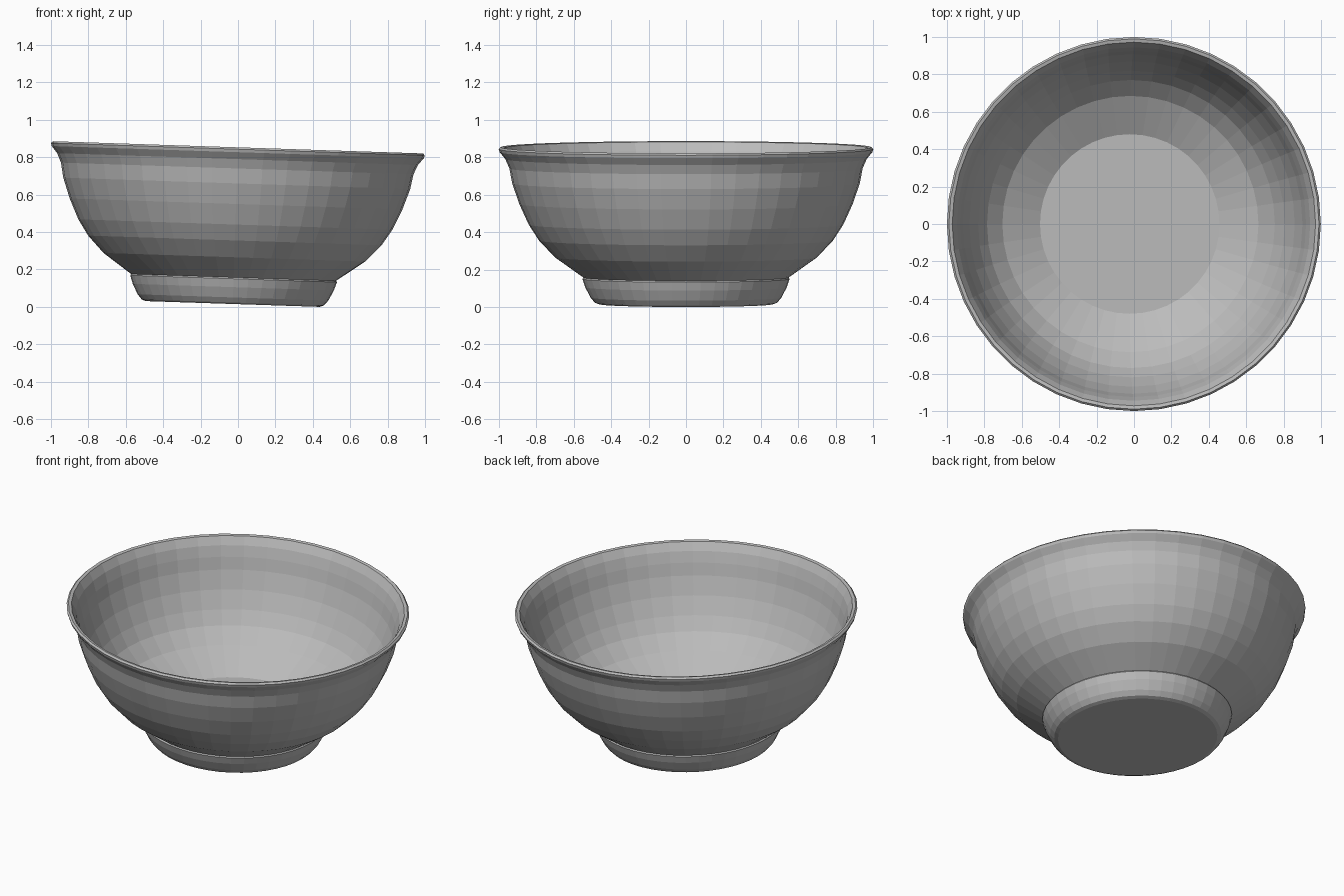
import bpy, bmesh, math

if "Cube" in bpy.data.objects:
    bpy.data.objects.remove(bpy.data.objects["Cube"])

SEGMENTS = 44
TILT = 0.033

# Closed profile (radius, height): foot, outer wall, flared lip, inner wall, floor
profile = [
    (0.0, 0.0), (0.465, 0.0), (0.487, 0.008), (0.51, 0.035), (0.538, 0.09), (0.553, 0.135),
    (0.548, 0.142), (0.70, 0.25), (0.785, 0.34), (0.84, 0.425), (0.89, 0.535),
    (0.928, 0.645), (0.943, 0.725), (0.965, 0.775), (0.995, 0.812), (1.0, 0.828),
    (0.99, 0.838), (0.972, 0.834), (0.945, 0.785), (0.925, 0.72), (0.908, 0.645),
    (0.87, 0.535), (0.82, 0.43), (0.77, 0.35), (0.685, 0.265), (0.48, 0.155), (0.0, 0.155),
]

# Lathe the profile about z
bm = bmesh.new()
verts = [bm.verts.new((r, 0, h)) for r, h in profile]
edges = [bm.edges.new(pair) for pair in zip(verts, verts[1:])]
bmesh.ops.spin(bm, geom=verts + edges, cent=(0, 0, 0), axis=(0, 0, 1),
               angle=2 * math.pi, steps=SEGMENTS, use_merge=True)
bmesh.ops.remove_doubles(bm, verts=bm.verts, dist=0.0005)
bmesh.ops.recalc_face_normals(bm, faces=bm.faces)
mesh = bpy.data.meshes.new("bowl")
bm.to_mesh(mesh)
bm.free()

# Plain grey clay
clay = bpy.data.materials.new("grey_clay")
clay.diffuse_color = (0.5, 0.5, 0.5, 1)
clay.use_nodes = True
clay.node_tree.nodes["Principled BSDF"].inputs["Base Color"].default_value = clay.diffuse_color
mesh.materials.append(clay)

# Bowl leans slightly down towards +x, resting on the edge of its foot
bowl = bpy.data.objects.new("bowl", mesh)
bpy.context.collection.objects.link(bowl)
bowl.rotation_euler = (0, TILT, 0)
bowl.location = (-0.028, 0, 0.465 * math.sin(TILT))
